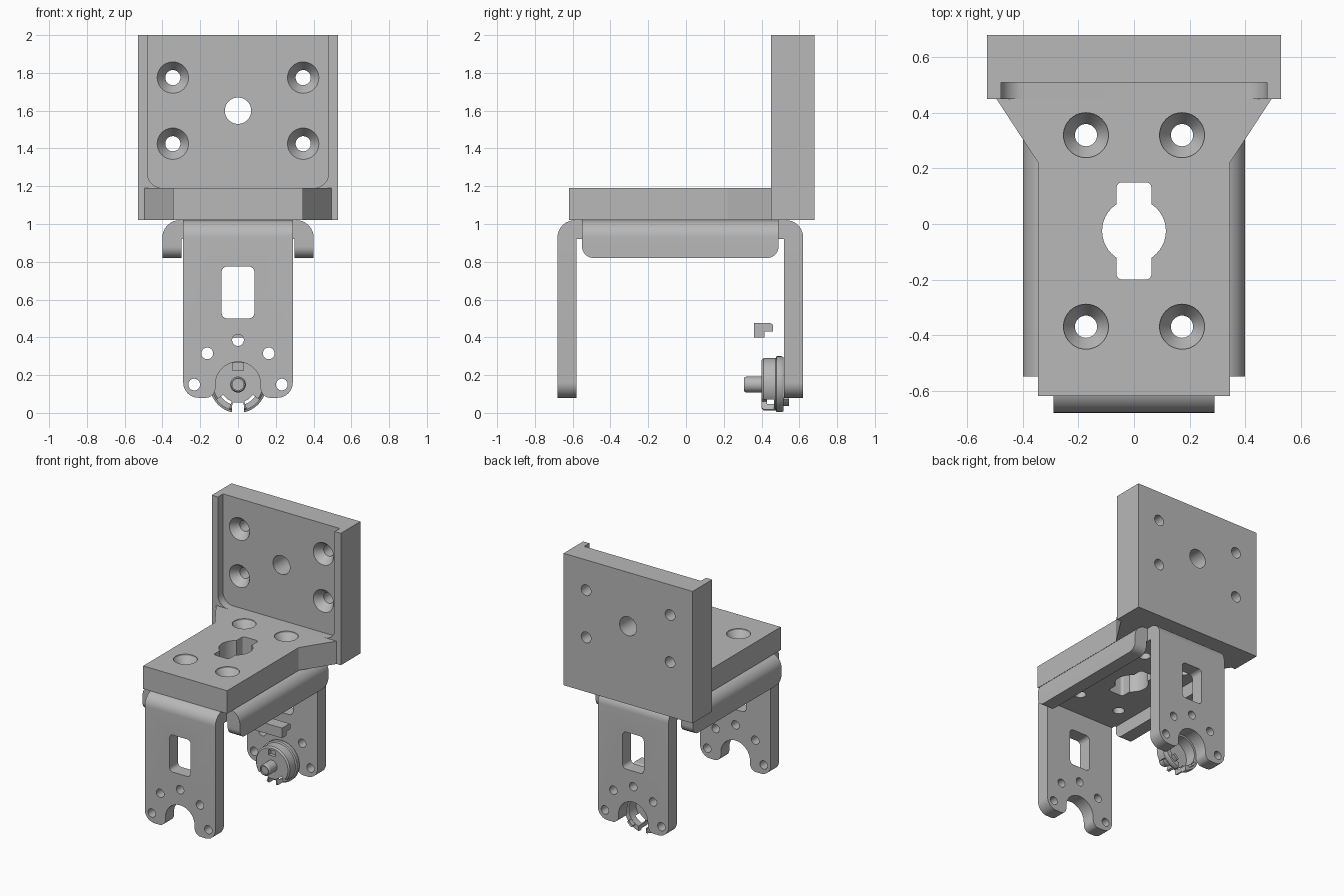
import bpy, bmesh, math
from mathutils import Vector

if "Cube" in bpy.data.objects:
    bpy.data.objects.remove(bpy.data.objects["Cube"], do_unlink=True)

grey = bpy.data.materials.new("light_grey")
grey.use_nodes = True
COLOUR = (0.48, 0.48, 0.48, 1)
grey.diffuse_color = COLOUR
grey.node_tree.nodes["Principled BSDF"].inputs["Base Color"].default_value = COLOUR


# ---------- helpers ----------
def place(axis, u, v, t):
    """2D point (u, v) and depth t along the axis, as a 3D point."""
    return {"x": (t, u, v), "y": (u, t, v), "z": (u, v, t)}[axis]


def finish(name, bm):
    bmesh.ops.recalc_face_normals(bm, faces=bm.faces)
    mesh = bpy.data.meshes.new(name)
    bm.to_mesh(mesh)
    bm.free()
    mesh.materials.append(grey)
    obj = bpy.data.objects.new(name, mesh)
    bpy.context.collection.objects.link(obj)
    return obj


def fillet(points, steps=8):
    """Polygon of (u, v) or (u, v, radius); corners with a radius are rounded."""
    out = []
    for i, p in enumerate(points):
        c = Vector(p[:2])
        if len(p) < 3:
            out.append(c)
            continue
        d1 = (Vector(points[i - 1][:2]) - c).normalized()
        d2 = (Vector(points[(i + 1) % len(points)][:2]) - c).normalized()
        half = d1.angle(d2) / 2
        mid = c + (d1 + d2).normalized() * (p[2] / math.sin(half))
        a = c + d1 * (p[2] / math.tan(half)) - mid
        b = c + d2 * (p[2] / math.tan(half)) - mid
        for k in range(steps + 1):
            out.append(mid + a.lerp(b, k / steps).normalized() * p[2])
    return out


def prism(name, points, axis, t0, t1):
    bm = bmesh.new()
    pts = fillet(points)
    lo, hi = [[bm.verts.new(place(axis, p[0], p[1], t)) for p in pts] for t in (t0, t1)]
    bm.faces.new(lo)
    bm.faces.new(hi)
    for i in range(len(pts)):
        bm.faces.new((lo[i - 1], lo[i], hi[i], hi[i - 1]))
    return finish(name, bm)


def lathe(name, profile, centre, axis, seg=40):
    """Spin a (radius, depth) profile that starts and ends on the axis."""
    bm = bmesh.new()
    rings = []
    for r, t in profile:
        rings.append([bm.verts.new(place(axis, centre[0] + r * math.cos(math.tau * k / seg),
                                         centre[1] + r * math.sin(math.tau * k / seg), t))
                      for k in range(seg if r else 1)])
    for a, b in zip(rings, rings[1:]):
        for k in range(seg):
            quad = [a[(k - 1) % len(a)], a[k % len(a)], b[k % len(b)], b[(k - 1) % len(b)]]
            bm.faces.new(list(dict.fromkeys(quad)))
    return finish(name, bm)


def drill(centre, axis, r, t0=-3, t1=3):
    return lathe("cutter", [(0, t0), (r, t0), (r, t1), (0, t1)], centre, axis)


def rect(u0, v0, u1, v1, r):
    return [(u0, v0, r), (u1, v0, r), (u1, v1, r), (u0, v1, r)]


def sector(r0, r1, a0, a1, centre=(0, 0.15), steps=6):
    angles = [math.radians(a0 + (a1 - a0) * k / steps) for k in range(steps + 1)]
    path = [(r0, a) for a in angles] + [(r1, a) for a in reversed(angles)]
    return [(centre[0] + r * math.cos(a), centre[1] + r * math.sin(a)) for r, a in path]


def boolean(obj, cutters, operation="DIFFERENCE"):
    bpy.context.view_layer.objects.active = obj
    for cutter in cutters:
        mod = obj.modifiers.new("cut", "BOOLEAN")
        mod.operation, mod.solver, mod.object = operation, "EXACT", cutter
        bpy.ops.object.modifier_apply(modifier=mod.name)
        bpy.data.objects.remove(cutter, do_unlink=True)


# ---------- upright plate with front pocket ----------
back_plate = prism("back_plate", [(-0.53, 1.02), (0.53, 1.02), (0.53, 2), (-0.53, 2)], "y", 0.45, 0.68)
pocket = prism("cutter", [(-0.48, 1.19, 0.08), (0.48, 1.19, 0.08), (0.48, 2.1), (-0.48, 2.1)],
               "y", 0.3, 0.51)
boolean(back_plate, [pocket, drill((0, 1.6), "y", 0.07)])
for x in (-0.345, 0.345):
    for z in (1.425, 1.775):
        boolean(back_plate, [lathe("cutter", [(0, 0.5), (0.083, 0.5), (0.083, 0.51), (0.04, 0.57),
                                              (0.04, 0.8), (0, 0.8)], (x, z), "y")])

# ---------- horizontal plate, flared towards the upright ----------
base_plate = prism("base_plate", [(-0.345, -0.62), (0.345, -0.62), (0.345, 0.22), (0.495, 0.45),
                                  (-0.495, 0.45), (-0.345, 0.22)], "z", 1.02, 1.19)

# ---------- U bracket: bent sheet trimmed to the leg outline ----------
bracket = prism("u_bracket", [(-0.68, 0), (-0.68, 1.02, 0.09), (0.62, 1.02, 0.09), (0.62, 0),
                              (0.52, 0), (0.52, 0.92), (-0.58, 0.92), (-0.58, 0)], "x", -0.4, 0.4)
arch = [(0.12 * math.cos(a), 0.15 + 0.12 * math.sin(a))
        for a in (math.pi * (1 - k / 20) for k in range(21))]
leg_outline = ([(-0.29, 1.2), (-0.29, 0.08, 0.08), (-0.12, 0.08, 0.05)] + arch
               + [(0.12, 0.08, 0.05), (0.29, 0.08, 0.08), (0.29, 1.2)])
boolean(bracket, [prism("cutter", leg_outline, "y", -1, 1)], "INTERSECT")
boolean(bracket, [prism("cutter", rect(-0.087, 0.5, 0.087, 0.775, 0.03), "y", -1, 1)])
for hole in ((-0.232, 0.15), (0.232, 0.15), (-0.163, 0.315), (0.163, 0.315), (0, 0.385)):
    boolean(bracket, [drill(hole, "y", 0.031)])

# ---------- keyhole and screw holes through plate and bracket ----------
for part in (base_plate, bracket):
    boolean(part, [drill((0, -0.025), "z", 0.115),
                   prism("cutter", rect(-0.063, -0.2, 0.063, 0.15, 0.02), "z", 0.8, 1.4)])
    for x in (-0.173, 0.173):
        for y in (-0.37, 0.32):
            boolean(part, [lathe("cutter", [(0, 0.8), (0.04, 0.8), (0.04, 1.12), (0.081, 1.18),
                                            (0.081, 1.3), (0, 1.3)], (x, y), "z")])

# ---------- folded side flanges ----------
flanges = []
for side, s in (("left", 1), ("right", -1)):
    flange = prism(side + "_flange", [(0.29 * s, 1.02), (0.4 * s, 1.02, 0.09), (0.4 * s, 0.8),
                                      (0.3 * s, 0.8), (0.3 * s, 0.92), (0.29 * s, 0.92)], "y", -0.7, 0.7)
    trim = [(-0.55, 1.1), (-0.55, 0.82, 0.06), (0.49, 0.82, 0.06), (0.49, 1.1)]
    boolean(flange, [prism("cutter", trim, "x", -1, 1)], "INTERSECT")
    flanges.append(flange)

# ---------- round hub behind the rear leg arch, with shaft ----------
hub = lathe("hub", [(0, 0.4), (0.13, 0.4), (0.14, 0.41), (0.14, 0.475), (0.15, 0.48), (0.15, 0.505),
                    (0.145, 0.515), (0.11, 0.515), (0.11, 0.43), (0, 0.43)], (0, 0.15), "y", 48)
slit = [(-0.035, -0.1), (0.035, -0.1), (0.03, 0.055), (-0.03, 0.055)]
slot = [(-0.028, 0.225), (0.028, 0.225), (0.028, 0.265), (-0.028, 0.265)]
boolean(hub, [prism("cutter", slit, "y", 0.2, 0.7),
              prism("cutter", slot, "y", 0.3, 0.425),
              prism("cutter", sector(0.095, 0.2, 215, 250), "y", 0.3, 0.465),
              prism("cutter", sector(0.095, 0.2, 290, 325), "y", 0.3, 0.465)])
shaft = lathe("hub_shaft", [(0, 0.318), (0.03, 0.318), (0.03, 0.308), (0.036, 0.308), (0.042, 0.318),
                            (0.042, 0.41), (0, 0.41)], (0, 0.15), "y", 32)
clips = [prism(side + "_hub_clip", sector(0.112, 0.13, a, a + 22), "y", 0.5, 0.545)
         for side, a in (("right", 218), ("left", 300))]

# ---------- small hooked locking bar above the hub ----------
bar = prism("locking_bar", [(0.36, 0.4), (0.415, 0.4), (0.415, 0.43), (0.46, 0.43),
                            (0.46, 0.475, 0.015), (0.36, 0.475)], "x", -0.11, 0.11)

# ---------- shading ----------
bpy.ops.object.select_all(action="DESELECT")
for obj in [back_plate, base_plate, bracket, hub, shaft, bar] + flanges + clips:
    obj.select_set(True)
bpy.context.view_layer.objects.active = bracket
bpy.ops.object.shade_smooth_by_angle(angle=math.radians(30))
